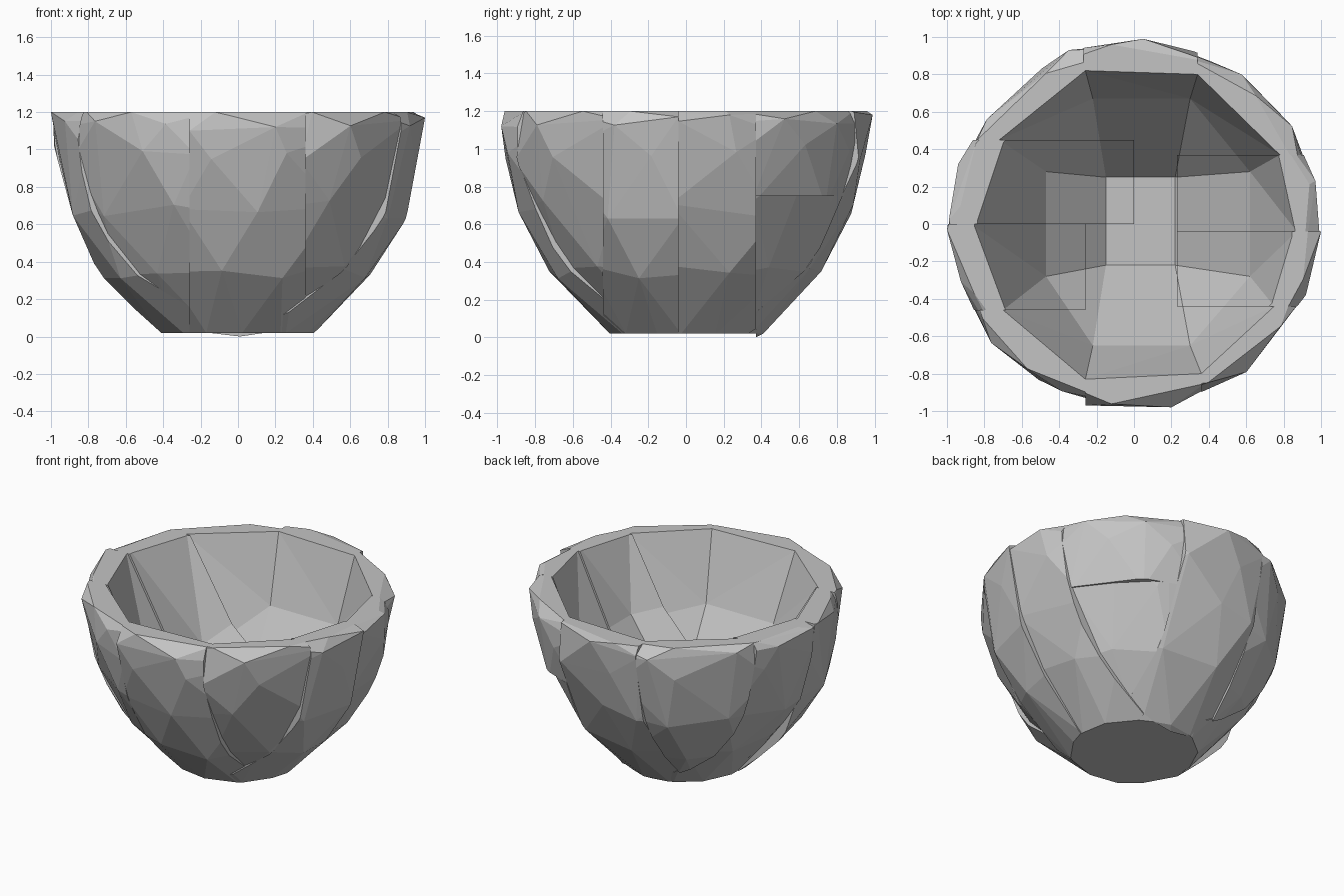
import bpy, bmesh, math, random
from mathutils import Vector

cube = bpy.data.objects.get("Cube")
if cube:
    bpy.data.objects.remove(cube)

stone = bpy.data.materials.new("grey_stone")
stone.use_nodes = True
GREY = (0.55, 0.55, 0.55, 1)
stone.diffuse_color = GREY
stone.node_tree.nodes["Principled BSDF"].inputs["Base Color"].default_value = GREY


def hull(points):
    """Closed faceted solid around a set of points."""
    bm = bmesh.new()
    for p in points:
        bm.verts.new(p)
    res = bmesh.ops.convex_hull(bm, input=bm.verts)
    loose = {v for v in res["geom_interior"] + res["geom_unused"]
             if isinstance(v, bmesh.types.BMVert)}
    bmesh.ops.delete(bm, geom=list(loose), context='VERTS')
    return bm


def to_object(name, bm):
    bmesh.ops.recalc_face_normals(bm, faces=bm.faces)
    mesh = bpy.data.meshes.new(name)
    bm.to_mesh(mesh)
    bm.free()
    mesh.materials.append(stone)
    obj = bpy.data.objects.new(name, mesh)
    bpy.context.collection.objects.link(obj)
    return obj


# Rough outer body: rings of (radius, height, radius jitter, height jitter)
RINGS = [(0.41, 0.02, 0.01, 0), (0.72, 0.35, 0.02, 0.04), (0.9, 0.68, 0.02, 0.05),
         (0.97, 0.98, 0.015, 0.05), (0.98, 1.13, 0.015, 0.03), (0.95, 1.2, 0.02, 0)]


def rough_body(seed, extra):
    rng = random.Random(seed)
    points = [Vector(p) for p in extra]
    for i, (r, z, jr, jz) in enumerate(RINGS):
        sides = 13
        for k in range(sides):
            a = math.tau * (k + i * 0.5 + rng.uniform(-0.25, 0.25)) / sides
            rad = r + rng.uniform(-jr, jr)
            points.append(Vector((rad * math.cos(a), rad * math.sin(a),
                                  z + rng.uniform(-jz, jz))))
    return hull(points)


# Hollow: rim outline, crease where the walls turn inward, small floor
RIM = [(-0.26, 0.82), (0.34, 0.8), (0.78, 0.37), (0.87, -0.04), (0.75, -0.44),
       (0.36, -0.8), (-0.26, -0.83), (-0.7, -0.46), (-0.87, 0), (-0.72, 0.45)]
hollow = [(x, y, 1.2) for x, y in RIM]
hollow += [(x * 1.02, y * 1.02, 1.28) for x, y in RIM]
hollow += [(x, y, 0.75) for x in (-0.22, 0.3) for y in (-0.65, 0.67)]
hollow += [(x, y, z) for x, z in ((-0.47, 0.5), (0.62, 0.68)) for y in (-0.28, 0.28)]
hollow += [(x, y, 0.18) for x in (-0.15, 0.22) for y in (-0.22, 0.25)]
cutter = to_object("hollow_cutter", hull(hollow))
cutter.hide_render = True


def slab(name, seed, x0, x1, y0, y1, z0=-1, z1=2, lift=0.0, extra=()):
    """One stone: rough body trimmed to a box and hollowed out."""
    bm = rough_body(seed, extra)
    lo, hi = Vector((x0, y0, z0)), Vector((x1, y1, z1))
    for axis in range(3):
        for corner, sign in ((lo, -1), (hi, 1)):
            normal = Vector((0, 0, 0))
            normal[axis] = sign
            bmesh.ops.bisect_plane(bm, geom=bm.verts[:] + bm.edges[:] + bm.faces[:],
                                   plane_co=corner, plane_no=normal, clear_outer=True)
            bmesh.ops.holes_fill(bm, edges=bm.edges[:], sides=0)
    obj = to_object(name, bm)
    cutter.location.z = lift
    mod = obj.modifiers.new("hollow", 'BOOLEAN')
    mod.operation = 'DIFFERENCE'
    mod.solver = 'EXACT'
    mod.object = cutter
    bpy.context.view_layer.update()
    bpy.context.view_layer.objects.active = obj
    bpy.ops.object.modifier_apply(modifier=mod.name)


FAR = 1.2
# Main wall stones
slab("front_stone", 1, -0.26, 0.36, -FAR, -0.24, extra=[(-0.26, -0.97, 1.1), (0.2, -0.98, 1.12)])
slab("back_stone", 2, -0.27, 0.34, 0.37, FAR, extra=[(0.05, 0.99, 1.18), (0.01, 0.37, 0)])
slab("left_front_stone", 3, 0.23, FAR, -0.44, -0.04, lift=0.05, extra=[(1, -0.04, 1.17)])
slab("left_back_stone", 4, 0.23, FAR, -0.04, 0.37, lift=0.02, extra=[(0.97, 0.23, 1.18)])
slab("right_front_stone", 5, -FAR, -0.26, -0.46, 0, lift=0.03, extra=[(-1, -0.03, 1.2)])
slab("right_back_stone", 6, -FAR, 0, 0, 0.45, lift=0.06, extra=[(-0.99, 0.02, 1.18)])
# Corner stones
slab("front_left_corner", 7, 0.36, FAR, -FAR, -0.44)
slab("front_right_corner", 8, -FAR, -0.26, -FAR, -0.46)
slab("back_right_corner", 9, -FAR, -0.27, 0.45, FAR)
slab("back_left_corner_upper", 10, 0.34, FAR, 0.37, FAR, z0=0.75)
slab("back_left_corner_lower", 11, 0.34, FAR, 0.37, FAR, z1=0.75)
# Floor stones
slab("floor_front", 12, -0.26, 0.23, -0.24, 0)
slab("floor_back", 13, 0, 0.23, 0, 0.37)

bpy.data.objects.remove(cutter)
